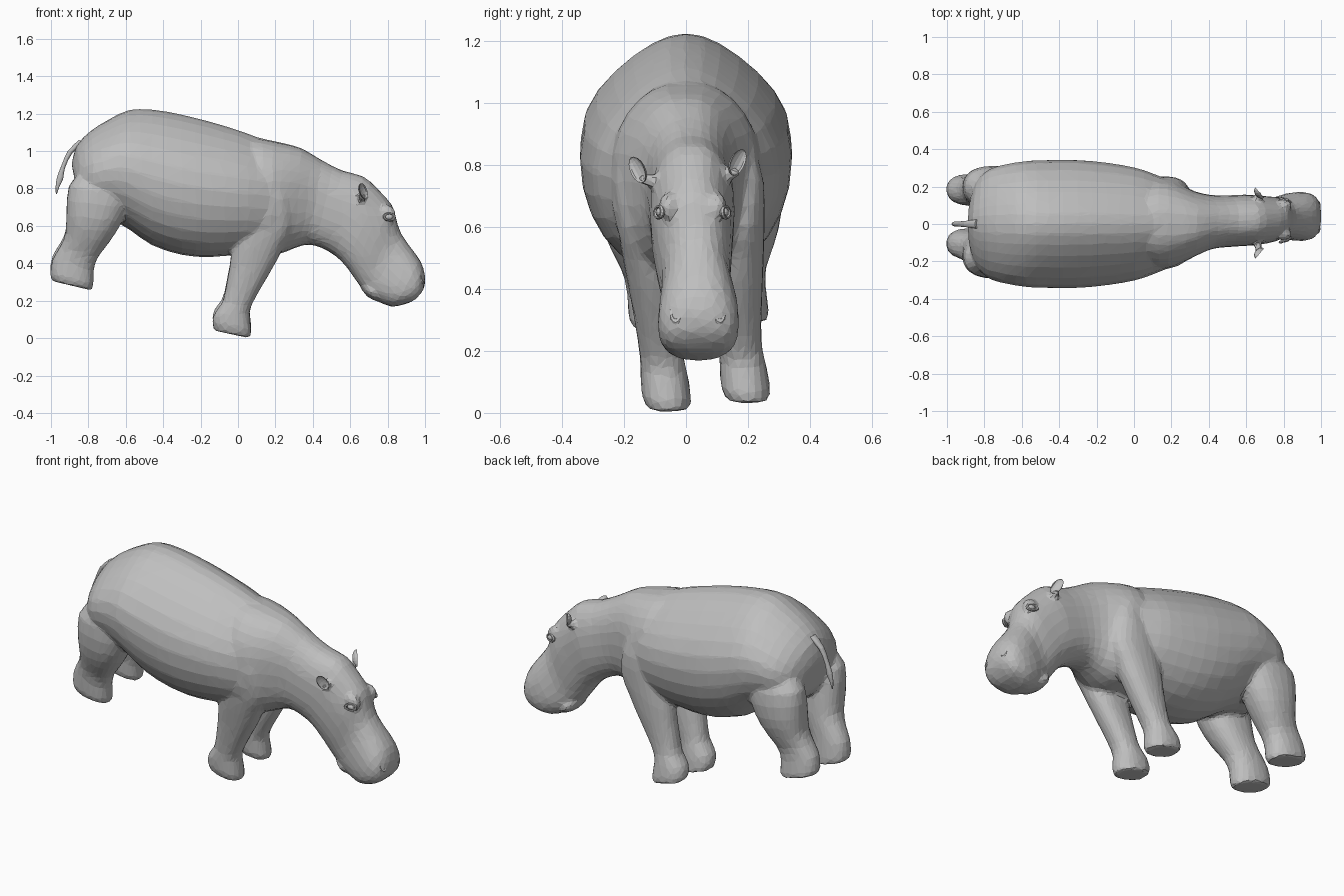
import bpy, bmesh, math
from mathutils import Vector, Matrix, Euler

if "Cube" in bpy.data.objects:
    bpy.data.objects.remove(bpy.data.objects["Cube"])

SIDES = 28
skin = bpy.data.materials.new("grey_skin")
skin.use_nodes = True
skin.diffuse_color = (0.52, 0.52, 0.52, 1)
skin.node_tree.nodes["Principled BSDF"].inputs["Base Color"].default_value = skin.diffuse_color


def finish(name, bm):
    bmesh.ops.recalc_face_normals(bm, faces=bm.faces)
    mesh = bpy.data.meshes.new(name)
    bm.to_mesh(mesh)
    bm.free()
    mesh.materials.append(skin)
    obj = bpy.data.objects.new(name, mesh)
    bpy.context.collection.objects.link(obj)
    return obj


def refine(rows):
    """Insert a smooth in-between section after every given one."""
    out = []
    for i in range(len(rows) - 1):
        a, b = rows[max(i - 1, 0)], rows[i]
        c, d = rows[i + 1], rows[min(i + 2, len(rows) - 1)]
        out.append(b)
        out.append([(9 * (q + r) - p - s) / 16 for p, q, r, s in zip(a, b, c, d)])
    return out + [rows[-1]]


def loft(bm, rows, power=2.2, pinch=0.0):
    """Sections: first edge x, z, second edge x, z, half width, centre y."""
    rings = []
    for ax, az, bx, bz, w, yc in refine(rows):
        mid = Vector(((ax + bx) / 2, yc, (az + bz) / 2))
        axis = Vector(((ax - bx) / 2, 0, (az - bz) / 2))
        ring = []
        for k in range(SIDES):
            t = math.tau * k / SIDES
            v, u = [math.copysign(abs(g) ** (2 / power), g) for g in (math.cos(t), math.sin(t))]
            width = w * (1 - pinch * max(v, 0) ** 2)
            ring.append(bm.verts.new(mid + axis * v + Vector((0, u * width, 0))))
        rings.append(ring)
    for r, s in zip(rings, rings[1:]):
        for k in range(SIDES):
            n = (k + 1) % SIDES
            bm.faces.new((r[k], r[n], s[n], s[k]))
    bm.faces.new(rings[0])
    bm.faces.new(rings[-1])


def blob(bm, loc, size, turn=(0, 0, 0), hollow=False):
    verts = bmesh.ops.create_uvsphere(bm, u_segments=12, v_segments=8, radius=1)["verts"]
    if hollow:
        for v in verts:
            if v.co.x > 0.1:
                v.co.x *= -0.5
    bmesh.ops.transform(bm, verts=verts,
                        matrix=Matrix.LocRotScale(Vector(loc), Euler(turn), Vector(size)))


def rim(name, loc, normal, width, height, thick):
    """Thin oval rim facing along a normal."""
    bpy.ops.mesh.primitive_torus_add(major_radius=1, minor_radius=thick,
                                     major_segments=16, minor_segments=6)
    obj = bpy.context.object
    obj.name = name
    obj.data.transform(Matrix.Diagonal((width, height, width, 1)))
    obj.location = loc
    obj.rotation_euler = Vector(normal).to_track_quat('Z', 'Y').to_euler()
    obj.data.materials.append(skin)


body = bmesh.new()

# Barrel torso, rump to shoulder
loft(body, [
    (-.89, .93, -.85, .74, .15, 0), (-.862, 1.03, -.81, .68, .235, 0),
    (-.785, 1.11, -.76, .655, .294, 0), (-.68, 1.175, -.68, .635, .32, 0),
    (-.58, 1.22, -.58, .58, .337, 0), (-.46, 1.222, -.46, .497, .342, 0),
    (-.3, 1.195, -.3, .445, .342, 0), (-.15, 1.157, -.15, .433, .328, 0),
    (0, 1.112, 0, .448, .303, 0), (.1, 1.075, .1, .46, .27, 0),
    (.2, 1.045, .2, .48, .225, 0), (.3, .97, .3, .56, .14, 0)], 2.1, 0.35)

# Shoulders, neck and head in one sweep
loft(body, [
    (0, 1.08, 0, .52, .2, 0), (.13, 1.065, .13, .45, .245, 0),
    (.23, 1.045, .22, .45, .224, 0), (.34, 1.015, .3, .48, .176, 0),
    (.45, .95, .37, .5, .145, .01), (.56, .895, .44, .485, .138, .015),
    (.67, .865, .52, .44, .137, .02), (.745, .8, .58, .38, .132, .02),
    (.825, .71, .63, .31, .122, .025), (.848, .63, .665, .262, .113, .03),
    (.872, .56, .7, .222, .113, .035), (.927, .48, .755, .193, .126, .04),
    (.977, .41, .82, .168, .131, .04), (1.0, .34, .88, .178, .12, .04),
    (.998, .28, .93, .195, .092, .04), (.983, .245, .955, .213, .04, .04)], 2.5, 0.12)

# Lower lip fold
blob(body, (.715, .04, .25), (.075, .1, .036), (0, .7, 0))

# Leg sections give the front edge, then the back edge
front_leg = [
    (.23, .89, .1, .87, .04, .18), (.28, .75, .05, .72, .074, .17),
    (.295, .6, 0, .6, .085, .152), (.25, .5, -.03, .48, .085, .142),
    (.2, .4, -.045, .38, .08, .135), (.13, .28, -.065, .27, .073, .13),
    (.08, .19, -.085, .19, .07, .128), (.062, .13, -.127, .13, .076, .128),
    (.072, .04, -.137, .08, .079, .128), (.062, 0, -.127, .04, .071, .128)]
hind_leg = [
    (-.62, .86, -.83, .9, .05, .19), (-.57, .77, -.905, .81, .106, .19),
    (-.62, .62, -.918, .66, .115, .18), (-.69, .51, -.922, .56, .1, .165),
    (-.75, .43, -.952, .49, .083, .15), (-.772, .36, -.992, .42, .079, .145),
    (-.772, .29, -1.004, .34, .081, .145), (-.782, .255, -.993, .305, .073, .145)]

for side, label in ((1, "left"), (-1, "right")):
    for rows, drift in ((front_leg, .0725), (hind_leg, .047)):
        # The stance leans sideways and lifts the left feet a little
        placed = []
        for i, (ax, az, bx, bz, w, y) in enumerate(rows):
            t = i / (len(rows) - 1)
            lift = .028 * t if side > 0 else 0
            placed.append((ax, az + lift, bx, bz + lift, w, side * y + drift * t))
        loft(body, placed, 2.3)

    # Brow ridge and ear root
    blob(body, (.798, .022 + side * .078, .668), (.05, .032, .042), (0, .6, 0))
    blob(body, (.665, .01 + side * .135, .765 + side * .01), (.022, .032, .02))

    # Cupped ears standing out from the skull
    ear = bmesh.new()
    blob(ear, (.672, .005 + side * .163, .797 + side * .012), (.026, .028, .048),
         (-side * .6, 0, side * .7), hollow=True)
    finish(f"{label}_ear", ear)

    # Eyeball and eyelid rim
    eye = bmesh.new()
    blob(eye, (.808, .02 + side * .104, .648), (.022, .014, .015))
    finish(f"{label}_eye", eye)
    rim(f"{label}_eyelid", (.808, .02 + side * .107, .648), (.4, side, .1), .029, .019, .27)

    # Nostril rims on the muzzle
    rim(f"{label}_nostril", (.979, .038 + side * .068, .33), (.9, side * .25, .3),
        .018, .036, .3)

# Fuse the limbs into one skin and break it into low-poly facets
hide = finish("body", body)
fuse = hide.modifiers.new("fuse", 'REMESH')
fuse.mode = 'VOXEL'
fuse.voxel_size = 0.013
relax = hide.modifiers.new("relax", 'SMOOTH')
relax.iterations = 3
facet = hide.modifiers.new("facet", 'DECIMATE')
facet.ratio = 0.07

# Flattened hanging tail
tail = bmesh.new()
loft(tail, [
    (-.82, 1.04, -.85, 1.06, .025, 0), (-.885, .99, -.91, 1.0, .017, 0),
    (-.925, .91, -.945, .92, .014, 0), (-.935, .85, -.968, .86, .014, 0),
    (-.955, .81, -.975, .81, .009, 0), (-.968, .77, -.974, .77, .004, 0)])
finish("tail", tail)
